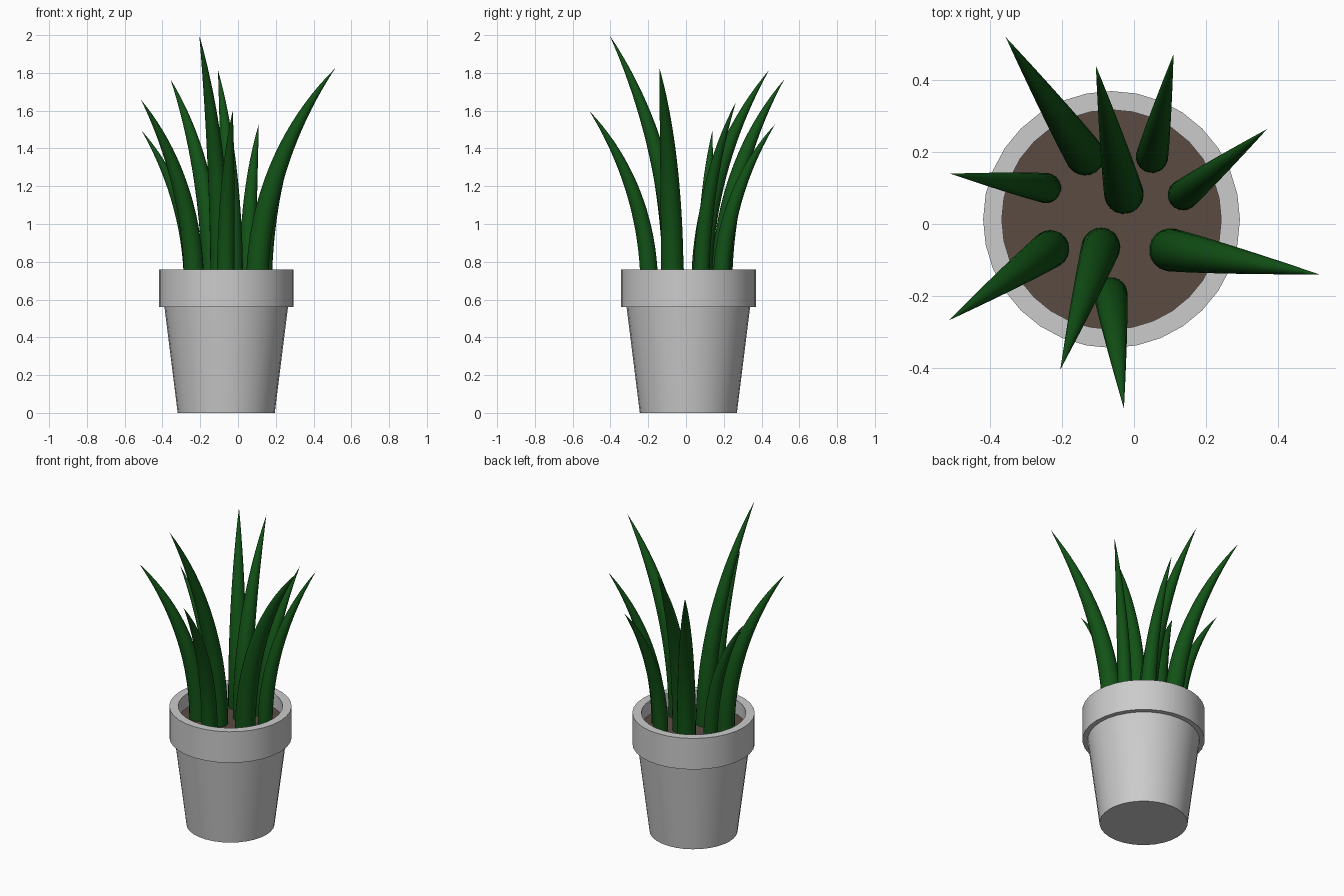
import bpy, bmesh, math
from mathutils import Vector, Matrix

if "Cube" in bpy.data.objects:
    bpy.data.objects.remove(bpy.data.objects["Cube"])

POT = Vector((-0.0625, 0.0125, 0))
SOIL_Z = 0.67


def material(name, rgb):
    m = bpy.data.materials.new(name)
    m.diffuse_color = (*rgb, 1)
    m.use_nodes = True
    m.node_tree.nodes["Principled BSDF"].inputs["Base Color"].default_value = m.diffuse_color
    return m


def finish(bm, name, mat=None, angle=35):
    bmesh.ops.recalc_face_normals(bm, faces=bm.faces)
    me = bpy.data.meshes.new(name)
    bm.to_mesh(me)
    bm.free()
    ob = bpy.data.objects.new(name, me)
    bpy.context.collection.objects.link(ob)
    if mat:
        me.materials.append(mat)
    bpy.ops.object.select_all(action='DESELECT')
    ob.select_set(True)
    bpy.context.view_layer.objects.active = ob
    bpy.ops.object.shade_smooth_by_angle(angle=math.radians(angle))
    return ob


def bridge(bm, a, b):
    n = len(a)
    for i in range(n):
        j = (i + 1) % n
        bm.faces.new((a[i], a[j], b[j], b[i]))


def ring(bm, r, sides, mat):
    return [bm.verts.new(mat @ Vector((r * math.cos(k * math.tau / sides),
                                       r * math.sin(k * math.tau / sides), 0)))
            for k in range(sides)]


def lathe(name, profile, cap_start=False, cap_end=False, mat=None, sides=32):
    bm = bmesh.new()
    rings = [ring(bm, r, sides, Matrix.Translation(POT + Vector((0, 0, z)))) for r, z in profile]
    for a, b in zip(rings, rings[1:]):
        bridge(bm, a, b)
    if cap_start:
        bm.faces.new(rings[0])
    if cap_end:
        bm.faces.new(rings[-1])
    return finish(bm, name, mat)


# leaf: tapered round blade bent along a circular arc from base to tip
def leaf(name, base, radius, tip, mat, steps=20, sides=20):
    base = Vector((*base, SOIL_Z))
    d = Vector(tip) - base
    h, out = d.z, math.hypot(d.x, d.y)
    heading = math.atan2(d.y, d.x)
    theta = 2 * math.atan2(out, h)
    R = h / math.sin(theta)
    bm = bmesh.new()
    rings = []
    for i in range(steps):
        t = i / steps
        a = theta * t
        local = Vector((R * (1 - math.cos(a)), 0, R * math.sin(a)))
        m = (Matrix.Translation(base) @ Matrix.Rotation(heading, 4, 'Z')
             @ Matrix.Translation(local) @ Matrix.Rotation(a, 4, 'Y'))
        rings.append(ring(bm, radius * (1 - t ** 2.25), sides, m))
    for a, b in zip(rings, rings[1:]):
        bridge(bm, a, b)
    bm.faces.new(rings[0])
    point = bm.verts.new(Vector(tip))
    last = rings[-1]
    for k in range(sides):
        bm.faces.new((last[k], last[(k + 1) % sides], point))
    return finish(bm, name, mat, 60)


soil_mat = material("soil_brown", (0.10, 0.07, 0.055))
leaf_mat = material("leaf_green", (0.006, 0.085, 0.008))

# pot with collar, and soil inside
lathe("pot", [(0.257, 0), (0.327, 0.56), (0.357, 0.56), (0.357, 0.76),
              (0.305, 0.76), (0.305, SOIL_Z)], cap_start=True)
lathe("soil", [(0.305, SOIL_Z)], cap_end=True, mat=soil_mat)

# leaves: base xy, base radius, tip xyz
leaves = [
    ((-0.136, 0.190), 0.055, (-0.357, 0.520, 1.765)),
    ((-0.028, 0.083), 0.055, (-0.106, 0.440, 1.815)),
    ((0.050, 0.187), 0.045, (0.110, 0.472, 1.528)),
    ((0.137, 0.081), 0.043, (0.370, 0.264, 1.645)),
    ((0.102, -0.072), 0.060, (0.515, -0.140, 1.825)),
    ((-0.065, -0.195), 0.047, (-0.028, -0.513, 1.600)),
    ((-0.092, -0.064), 0.054, (-0.205, -0.405, 2.000)),
    ((-0.233, -0.070), 0.053, (-0.515, -0.268, 1.660)),
    ((-0.245, 0.100), 0.042, (-0.511, 0.140, 1.495)),
]
for i, (base, radius, tip) in enumerate(leaves, 1):
    leaf(f"leaf_{i}", base, radius, tip, leaf_mat)
